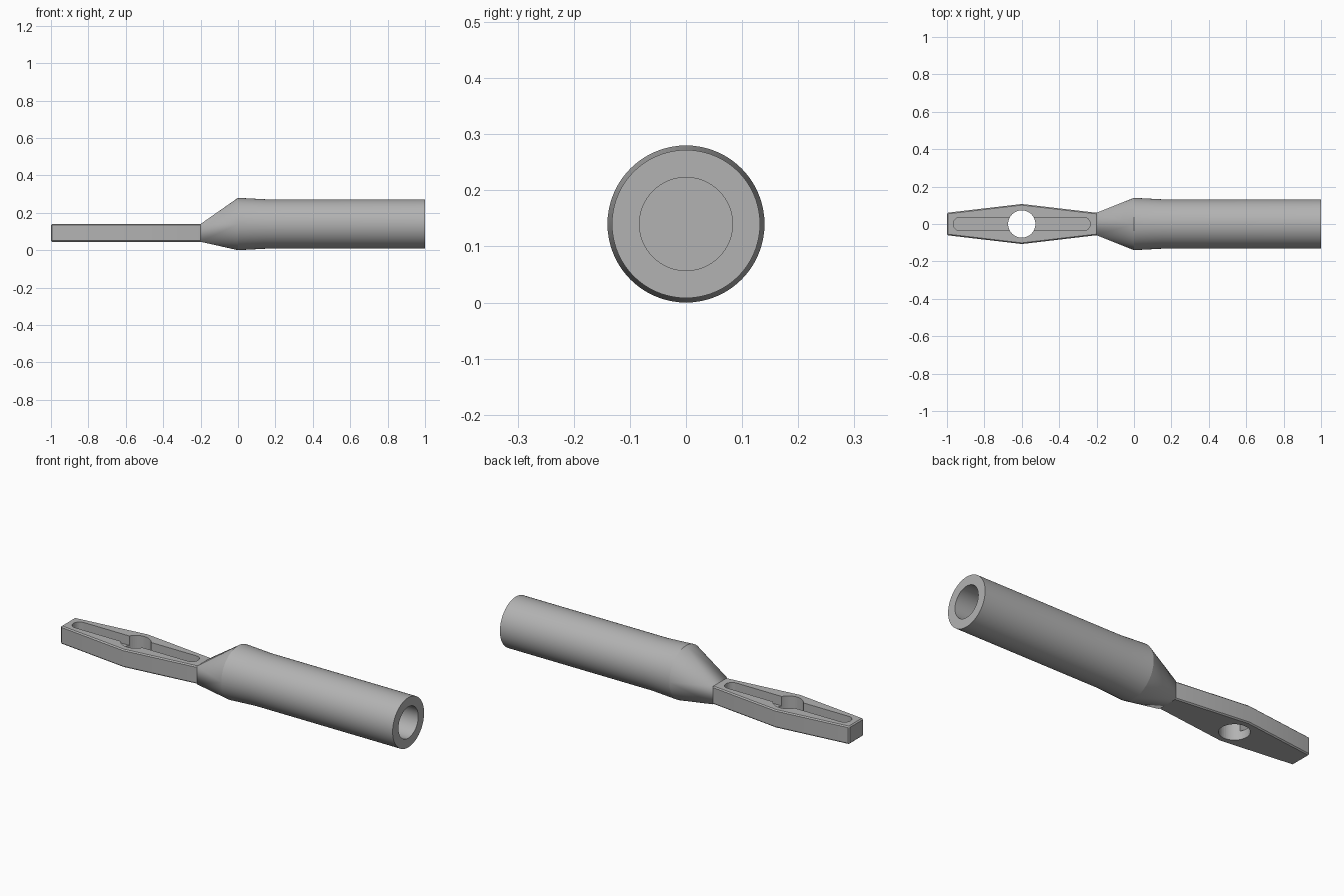
import bpy, bmesh
from math import sin, cos, pi

cube = bpy.data.objects.get("Cube")
if cube:
    bpy.data.objects.remove(cube)

AXIS_Z = 0.14
BLADE_BOTTOM, BLADE_TOP = 0.045, 0.14
SIDES = 72

metal = bpy.data.materials.new("grey metal")
metal.use_nodes = True
GREY = (0.45, 0.45, 0.45, 1)
metal.diffuse_color = GREY
metal.node_tree.nodes["Principled BSDF"].inputs["Base Color"].default_value = GREY


def finish(bm, name):
    bmesh.ops.recalc_face_normals(bm, faces=bm.faces[:])
    mesh = bpy.data.meshes.new(name)
    bm.to_mesh(mesh)
    bm.free()
    mesh.materials.append(metal)
    obj = bpy.data.objects.new(name, mesh)
    bpy.context.collection.objects.link(obj)
    return obj


def ring(bm, x, r):
    angles = [2 * pi * i / SIDES for i in range(SIDES)]
    return [bm.verts.new((x, r * cos(a), AXIS_Z + r * sin(a))) for a in angles]


def prism(bm, outline, z0, z1):
    face = bm.faces.new([bm.verts.new((x, y, z0)) for x, y in outline])
    top = bmesh.ops.extrude_face_region(bm, geom=[face])["geom"]
    verts = [v for v in top if isinstance(v, bmesh.types.BMVert)]
    bmesh.ops.translate(bm, verts=verts, vec=(0, 0, z1 - z0))


def arc(x, r, start, end, n):
    angles = [start + (end - start) * i / n for i in range(n + 1)]
    return [(x + r * cos(a), r * sin(a)) for a in angles]


def cut(obj, cutter):
    mod = obj.modifiers.new(cutter.name, "BOOLEAN")
    mod.operation = "DIFFERENCE"
    mod.solver = "EXACT"
    mod.object = cutter
    cutter.hide_render = True
    cutter.hide_viewport = True


# Hollow handle socket, turned around the x axis
bm = bmesh.new()
profile = [(0, 0.14), (0.15, 0.132), (1, 0.132), (1, 0.083), (0.15, 0.083)]
rings = [ring(bm, x, r) for x, r in profile]
for a, b in zip(rings, rings[1:]):
    for i in range(SIDES):
        j = (i + 1) % SIDES
        bm.faces.new((a[i], a[j], b[j], b[i]))
bm.faces.new(rings[0])
bm.faces.new(rings[-1])
socket = finish(bm, "socket_tube")

# Neck blending the round socket into the flat blade
bm = bmesh.new()
ring(bm, 0, 0.14)
for y in (-0.06, 0.06):
    for z in (BLADE_BOTTOM, BLADE_TOP):
        bm.verts.new((-0.2, y, z))
bmesh.ops.convex_hull(bm, input=bm.verts[:])
neck = finish(bm, "neck")

# Blade, widest at its eye, with softened edges
bm = bmesh.new()
half = [(-0.2, 0.06), (-0.6, 0.107), (-1, 0.06)]
prism(bm, half + [(x, -y) for x, y in reversed(half)], BLADE_BOTTOM, BLADE_TOP)
edges = [e for e in bm.edges if min(v.co.x for v in e.verts) < -0.9
         or abs(e.verts[0].co.z - e.verts[1].co.z) < 0.01
         and min(v.co.x for v in e.verts) < -0.3]
bmesh.ops.bevel(bm, geom=edges, offset=0.006, segments=1, affect="EDGES")
blade = finish(bm, "blade")

# Long groove in the blade top
bm = bmesh.new()
outline = arc(-0.27, 0.036, -pi / 2, pi / 2, 16) + arc(-0.93, 0.036, pi / 2, 3 * pi / 2, 16)
prism(bm, outline, 0.09, 0.2)
cut(blade, finish(bm, "groove_cutter"))

# Round eye through the blade
bm = bmesh.new()
prism(bm, arc(-0.6, 0.073, 0, 2 * pi, 48)[:-1], 0, 0.2)
cut(blade, finish(bm, "eye_cutter"))

# Smooth round surfaces, keep sharp edges
for obj in (socket, neck, blade):
    bpy.ops.object.select_all(action="DESELECT")
    obj.select_set(True)
    bpy.context.view_layer.objects.active = obj
    bpy.ops.object.shade_smooth_by_angle(angle=0.4 if obj is not socket else 0.8)
